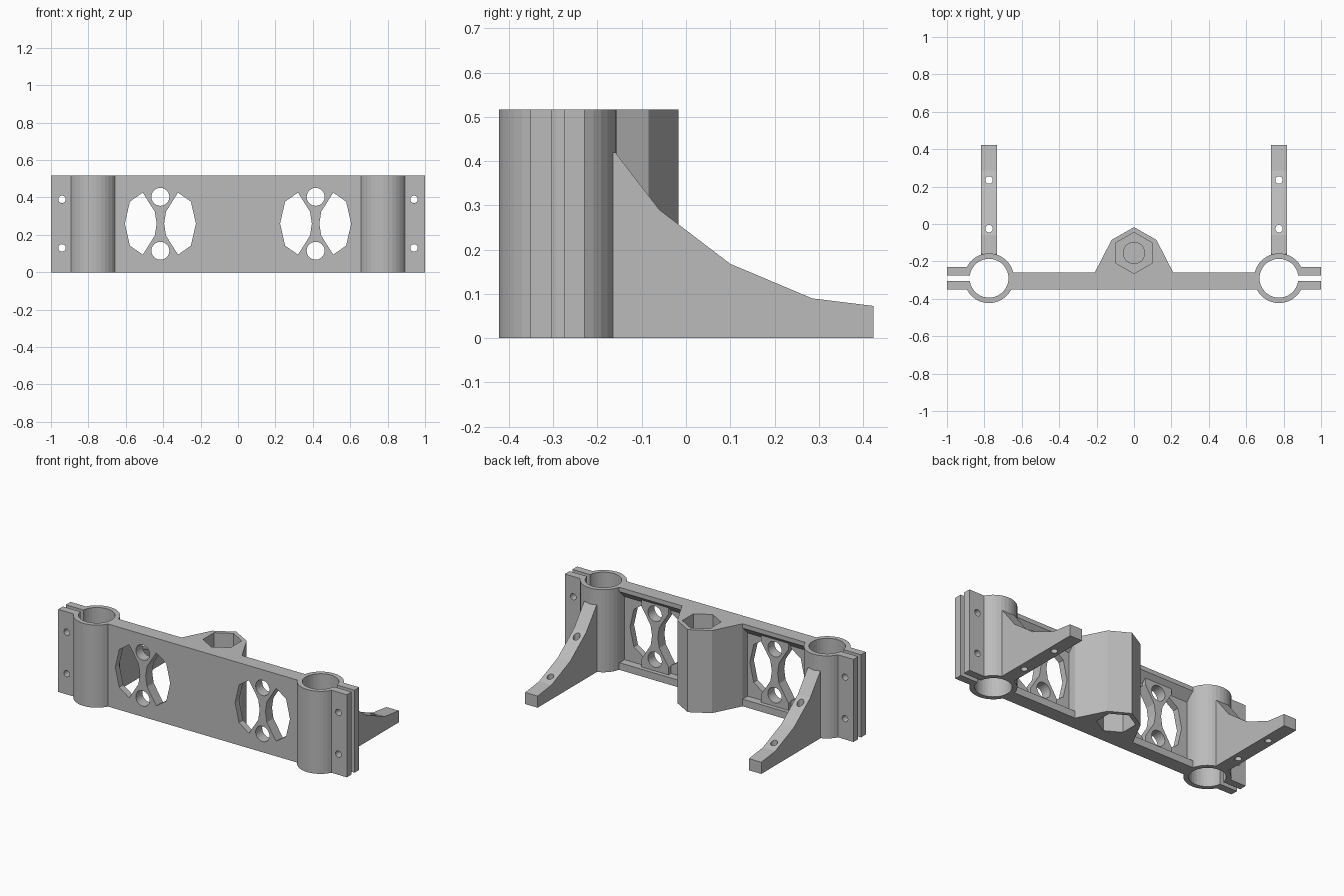
import bpy, bmesh, math
from mathutils import Vector

cube = bpy.data.objects.get("Cube")
if cube:
    bpy.data.objects.remove(cube, do_unlink=True)

grey = bpy.data.materials.new("grey plastic")
grey.use_nodes = True
COLOR = (0.5, 0.5, 0.5, 1)
grey.diffuse_color = COLOR
grey.node_tree.nodes["Principled BSDF"].inputs["Base Color"].default_value = COLOR

HEIGHT = 0.517
TUBE_X, TUBE_Y = 0.775, -0.29
BACK, FRONT = -0.26, -0.35
HOLE_X = 0.415
BOLT_Y = -0.155


def prism(name, points, axis, lo, hi):
    """Extrude a flat outline along one axis; the outline uses the other two in order."""
    def place(p, t):
        v = list(p)
        v.insert(axis, t)
        return Vector(v)
    bm = bmesh.new()
    face = bm.faces.new([bm.verts.new(place(p, lo)) for p in points])
    new = bmesh.ops.extrude_face_region(bm, geom=[face])["geom"]
    shift = place((0, 0), hi - lo)
    bmesh.ops.translate(bm, vec=shift, verts=[g for g in new if isinstance(g, bmesh.types.BMVert)])
    bmesh.ops.recalc_face_normals(bm, faces=bm.faces)
    mesh = bpy.data.meshes.new(name)
    bm.to_mesh(mesh)
    bm.free()
    mesh.materials.append(grey)
    obj = bpy.data.objects.new(name, mesh)
    bpy.context.collection.objects.link(obj)
    return obj


def arc(cx, cy, r, a0, a1, n):
    return [(cx + r * math.cos(a0 + (a1 - a0) * i / n),
             cy + r * math.sin(a0 + (a1 - a0) * i / n)) for i in range(n + 1)]


def circle(cx, cy, r, n=24, turn=0.0):
    return arc(cx, cy, r, turn, turn + math.tau, n)[:-1]


def combine(obj, other, operation="DIFFERENCE"):
    mod = obj.modifiers.new("combine", "BOOLEAN")
    mod.operation = operation
    mod.solver = "EXACT"
    mod.object = other
    bpy.context.view_layer.objects.active = obj
    bpy.ops.object.modifier_apply(modifier=mod.name)
    bpy.data.objects.remove(other, do_unlink=True)


def recess(x0, x1, floor):
    """Back pocket with a sloping ceiling under the top rim."""
    top = 0.44
    outline = [(floor, 0.045), (-0.24, 0.045), (-0.24, top + (-0.24 + 0.31)),
               (floor, top + floor + 0.31)]
    return prism("recess_cutter", outline, 0, min(x0, x1), max(x0, x1))


# Cross plate with its lightened back and cut-outs
plate = prism("cross_plate", [(-0.664, FRONT), (0.664, FRONT), (0.664, BACK), (-0.664, BACK)],
              2, 0, HEIGHT)
lens = [(0.094, 0.166), (0.163, 0.118), (0.19, 0), (0.163, -0.118), (0.094, -0.166),
        (0.03, -0.064), (0.02, 0), (0.03, 0.064)]
for side in (-1, 1):
    combine(plate, recess(side * 0.19, side * 0.68, -0.285))
    combine(plate, recess(side * 0.19, side * (HOLE_X - 0.094), -0.31))
    combine(plate, recess(side * (HOLE_X + 0.094), side * 0.68, -0.31))
    for half in (-1, 1):
        outline = [(side * HOLE_X + half * x, 0.26 + z) for x, z in lens]
        combine(plate, prism("lens_cutter", outline, 1, -0.5, -0.1))
    for z in (0.115, 0.403):
        combine(plate, prism("round_cutter", circle(side * HOLE_X, z, 0.048), 1, -0.5, -0.1))

# Central boss with a nut pocket at each end
boss_outline = [(-0.21, -0.32), (0.21, -0.32), (0.21, BACK), (0.12, -0.085),
                (0, -0.017), (-0.12, -0.085), (-0.21, BACK)]
combine(plate, prism("boss", boss_outline, 2, 0, HEIGHT), "UNION")
hexagon = circle(0, BOLT_Y, 0.11, 6, math.pi / 2)
combine(plate, prism("nut_cutter", hexagon, 2, -0.1, 0.13))
combine(plate, prism("nut_cutter", hexagon, 2, HEIGHT - 0.13, 0.7))
combine(plate, prism("bolt_cutter", circle(0, BOLT_Y, 0.057), 2, 0.14, 0.45))

# Split tube clamps and curved support arms
R_OUT, R_IN, TAB, SLIT = 0.133, 0.104, 0.061, 0.014
a_out, a_in = math.asin(TAB / R_OUT), math.asin(SLIT / R_IN)
clamp_outline = (arc(0, 0, R_OUT, a_out, math.tau - a_out, 30)
                 + [(1 - TUBE_X, -TAB), (1 - TUBE_X, -SLIT)]
                 + arc(0, 0, R_IN, math.tau - a_in, a_in, 32)
                 + [(1 - TUBE_X, SLIT), (1 - TUBE_X, TAB)])
arm_outline = [(-0.17, 0), (0.423, 0), (0.423, 0.073), (0.285, 0.09), (0.10, 0.168),
               (-0.06, 0.29), (-0.16, 0.42), (-0.17, 0.42)]
for side, word in ((1, "left"), (-1, "right")):
    outline = [(side * (TUBE_X + x), TUBE_Y + y) for x, y in clamp_outline]
    clamp = prism(word + "_clamp", outline, 2, 0, HEIGHT)
    for z in (0.13, 0.39):
        combine(clamp, prism("screw_cutter", circle(side * 0.941, z, 0.02, 16), 1, -0.5, -0.1))
    x = side * TUBE_X
    arm = prism(word + "_arm", arm_outline, 0, x - 0.043, x + 0.043)
    for y in (-0.025, 0.235):
        combine(arm, prism("screw_cutter", circle(x, y, 0.02, 16), 2, -0.1, 0.6))
